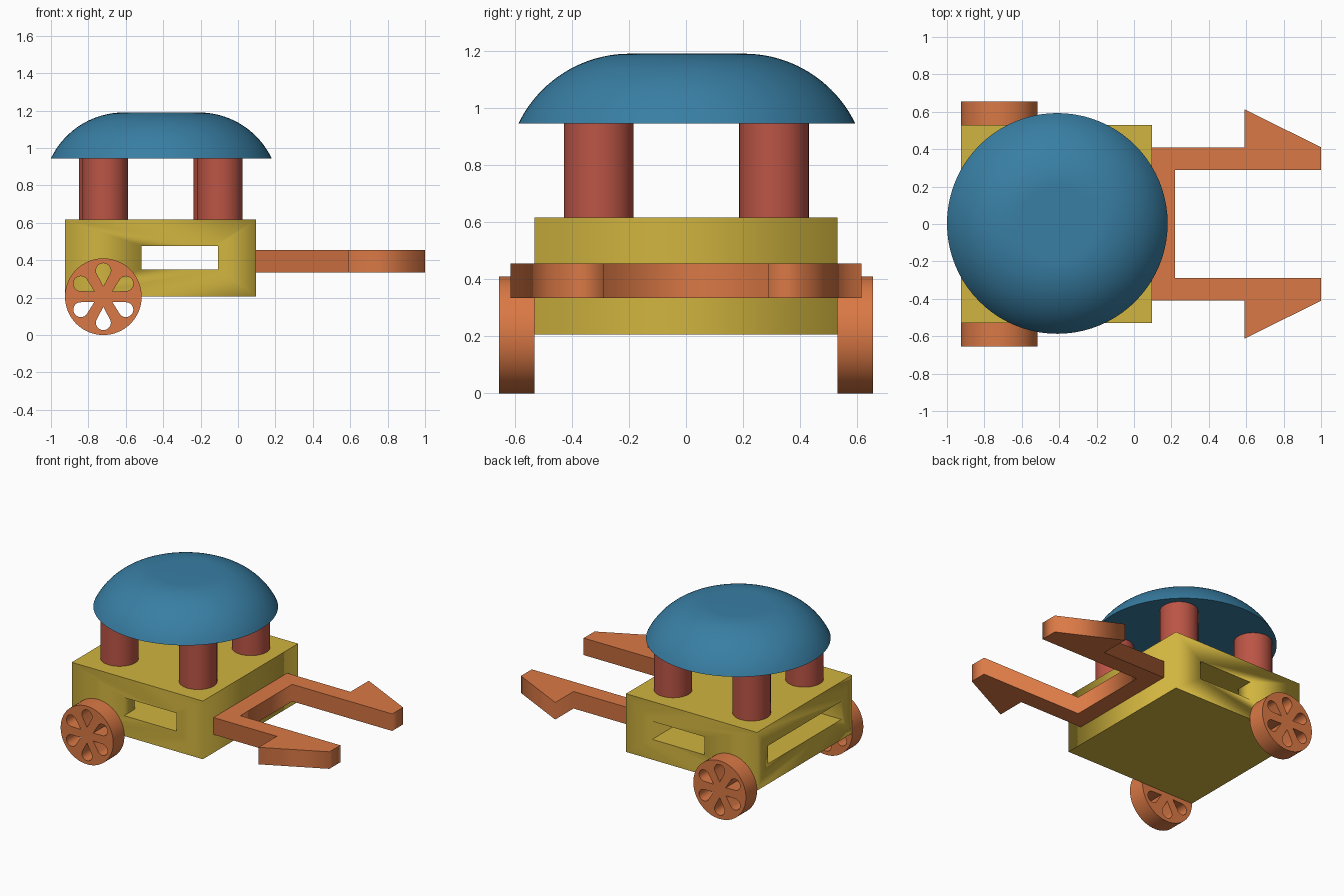
import bpy, bmesh
from math import sin, cos, pi, asin, radians
from mathutils import Matrix

if "Cube" in bpy.data.objects:
    bpy.data.objects.remove(bpy.data.objects["Cube"])


def material(name, color):
    m = bpy.data.materials.new(name)
    m.diffuse_color = (*color, 1)
    m.use_nodes = True
    m.node_tree.nodes["Principled BSDF"].inputs["Base Color"].default_value = m.diffuse_color
    return m


YELLOW = material("yellow", (0.64, 0.46, 0.05))
ORANGE = material("orange", (0.70, 0.19, 0.06))
RED = material("red", (0.50, 0.09, 0.06))
BLUE = material("blue", (0.04, 0.21, 0.37))


def finish(ob, mat, smooth=False):
    ob.data.materials.append(mat)
    if smooth:
        bpy.ops.object.select_all(action='DESELECT')
        ob.select_set(True)
        bpy.context.view_layer.objects.active = ob
        bpy.ops.object.shade_smooth_by_angle(angle=radians(35))
    return ob


def prism(name, loops, z0, z1, mat, matrix=Matrix(), smooth=False):
    """Extrude an outline (plus hole outlines) from z0 to z1."""
    cu = bpy.data.curves.new(name, 'CURVE')
    cu.dimensions, cu.fill_mode, cu.extrude = '2D', 'BOTH', (z1 - z0) / 2
    for pts in loops:
        sp = cu.splines.new('POLY')
        sp.points.add(len(pts) - 1)
        for p, (x, y) in zip(sp.points, pts):
            p.co = (x, y, 0, 1)
        sp.use_cyclic_u = True
    tmp = bpy.data.objects.new(name + "_curve", cu)
    bpy.context.collection.objects.link(tmp)
    bpy.context.view_layer.update()
    me = bpy.data.meshes.new_from_object(tmp.evaluated_get(bpy.context.evaluated_depsgraph_get()))
    bpy.data.objects.remove(tmp)
    me.materials.clear()
    bm = bmesh.new()
    bm.from_mesh(me)
    bmesh.ops.remove_doubles(bm, verts=bm.verts, dist=1e-5)
    bmesh.ops.translate(bm, verts=bm.verts, vec=(0, 0, (z0 + z1) / 2))
    bm.transform(matrix)
    bmesh.ops.recalc_face_normals(bm, faces=bm.faces)
    bm.to_mesh(me)
    bm.free()
    me.name = name
    ob = bpy.data.objects.new(name, me)
    bpy.context.collection.objects.link(ob)
    return finish(ob, mat, smooth)


# Body with a rear pocket that joins the two side windows
body = prism("body", [[(-.925, -.53), (.097, -.53), (.097, .53), (-.925, .53)]], .207, .617, YELLOW)
pocket = prism("pocket_cutter", [[(-1, -.41), (-.517, -.41), (-.517, -.6), (-.108, -.6),
                                  (-.108, .6), (-.517, .6), (-.517, .41), (-1, .41)]], .35, .477, YELLOW)
pocket.hide_render = True
pocket.hide_set(True)
cut = body.modifiers.new("pocket", 'BOOLEAN')
cut.object, cut.operation, cut.solver = pocket, 'DIFFERENCE', 'EXACT'

# Fork with outward barbs
half = [(.097, .41), (.59, .41), (.59, .614), (1, .41), (1, .289), (.22, .289)]
prism("fork", [half + [(x, -y) for x, y in reversed(half)]], .335, .455, ORANGE)

# Wheels with six teardrop holes
rim = [(.205 * cos(2 * pi * i / 64), .205 * sin(2 * pi * i / 64)) for i in range(64)]


def teardrop(angle):
    c, s = cos(angle), sin(angle)
    pts = [(.055, 0)]
    for i in range(17):
        t = radians(-110 + 220 * i / 16)
        pts.append((.139 + .040 * cos(t), .040 * sin(t)))
    return [(r * c - w * s, r * s + w * c) for r, w in pts]


holes = [teardrop(pi / 6 + k * pi / 3) for k in range(6)]
for name, y in (("front_wheel", -.592), ("back_wheel", .592)):
    place = Matrix.Translation((-.72, y, .205)) @ Matrix.Rotation(pi / 2, 4, 'X')
    prism(name, [rim] + holes, -.062, .062, ORANGE, place, True)

# Four roof columns
for side, y, shift in (("front", -.305, .009), ("back", .308, -.009)):
    for end, x in (("left", -.719), ("right", -.106)):
        bpy.ops.mesh.primitive_cylinder_add(vertices=48, radius=.122, depth=.345,
                                            location=(x + shift, y, .7875))
        ob = bpy.context.object
        ob.name = f"{side}_{end}_column"
        finish(ob, RED, True)

# Domed roof: a flat top running into a circular arc, spun about its axis
R, flat, base_z, top_z = .433, .2, .945, 1.19
end = asin(.39 / R)
profile = [(0, top_z)]
profile += [(flat + R * sin(end * i / 20), top_z - R * (1 - cos(end * i / 20))) for i in range(21)]
profile[-1] = (.59, base_z)
profile.append((0, base_z))
bm = bmesh.new()
vs = [bm.verts.new((r, 0, z)) for r, z in profile]
edges = [bm.edges.new(p) for p in zip(vs, vs[1:])]
bmesh.ops.spin(bm, geom=vs + edges, cent=(0, 0, 0), axis=(0, 0, 1), angle=2 * pi, steps=80)
bmesh.ops.remove_doubles(bm, verts=bm.verts, dist=1e-4)
bmesh.ops.recalc_face_normals(bm, faces=bm.faces)
me = bpy.data.meshes.new("roof")
bm.to_mesh(me)
bm.free()
roof = bpy.data.objects.new("roof", me)
roof.location = (-.41, .003, 0)
bpy.context.collection.objects.link(roof)
finish(roof, BLUE, True)
